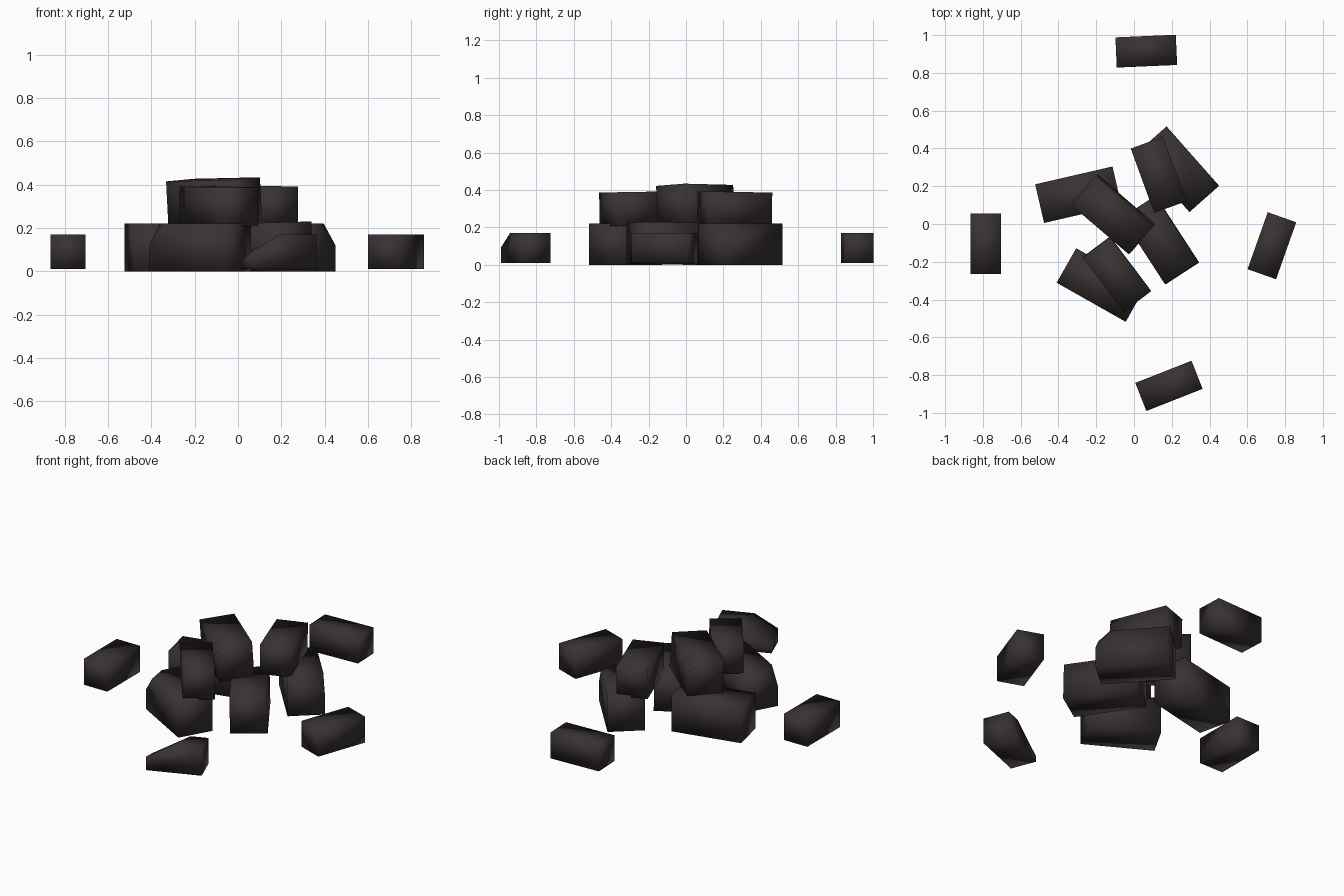
import bpy, bmesh
from math import radians
from mathutils import Matrix, Vector

if "Cube" in bpy.data.objects:
    bpy.data.objects.remove(bpy.data.objects["Cube"])

coal = bpy.data.materials.new("charcoal_brown")
coal.diffuse_color = (0.040, 0.031, 0.031, 1)
coal.use_nodes = True
coal.node_tree.nodes["Principled BSDF"].inputs["Base Color"].default_value = coal.diffuse_color


def lump(name, x, y, z0, z1, length, width, angle, tilt=(0, 0), chip=None):
    """Block turned about z, tilted about world x/y, with an optional chipped corner."""
    bm = bmesh.new()
    bmesh.ops.create_cube(bm, size=1)
    zc = (z0 + z1) / 2
    m = (Matrix.Translation((x, y, zc))
         @ Matrix.Rotation(radians(tilt[0]), 4, 'X') @ Matrix.Rotation(radians(tilt[1]), 4, 'Y')
         @ Matrix.Rotation(radians(angle), 4, 'Z')
         @ Matrix.Diagonal((length, width, z1 - z0, 1)))
    bmesh.ops.transform(bm, matrix=m, verts=bm.verts)
    if chip:  # slice off everything on the outer side of a three-point plane
        a, b, c = (Vector(p) for p in chip)
        n = (b - a).cross(c - a).normalized()
        if n.dot(Vector((x, y, zc)) - a) > 0:
            n = -n
        res = bmesh.ops.bisect_plane(bm, geom=bm.verts[:] + bm.edges[:] + bm.faces[:],
                                     plane_co=a, plane_no=n, clear_outer=True)
        edges = [g for g in res["geom_cut"] if isinstance(g, bmesh.types.BMEdge)]
        bmesh.ops.contextual_create(bm, geom=edges)
    bmesh.ops.recalc_face_normals(bm, faces=bm.faces)
    for f in bm.faces:
        f.smooth = True
    me = bpy.data.meshes.new(name)
    bm.to_mesh(me)
    bm.free()
    me.materials.append(coal)
    bpy.context.collection.objects.link(bpy.data.objects.new(name, me))


# Four scattered outer lumps
lump("outer_lump_back", 0.065, 0.915, 0.01, 0.17, 0.32, 0.16, 2.5)
lump("outer_lump_left", -0.785, -0.105, 0.01, 0.17, 0.32, 0.16, 90)
lump("outer_lump_right", 0.73, -0.115, 0.01, 0.17, 0.32, 0.16, 70.5)
lump("outer_lump_front", 0.185, -0.857, 0.01, 0.17, 0.32, 0.16, 21.5,
     chip=((0.01, -0.84, 0.045), (0.07, -0.99, 0.095), (0.19, -0.945, 0.17)))

# Bottom layer of the heap
lump("base_lump_left", -0.295, 0.155, 0.0, 0.22, 0.42, 0.21, 13)
lump("base_lump_front", -0.175, -0.323, 0.0, 0.22, 0.42, 0.21, -29.5,
     chip=((-0.41, -0.31, 0.12), (-0.34, -0.35, 0.22), (-0.36, -0.23, 0.22)))
lump("base_lump_right", 0.14, -0.085, 0.005, 0.225, 0.42, 0.21, -57, tilt=(0, -1.5))
lump("base_lump_back", 0.233, 0.29, 0.0, 0.22, 0.42, 0.21, -48.5,
     chip=((0.45, 0.2, 0.12), (0.395, 0.26, 0.22), (0.37, 0.13, 0.22)))

# Upper layer
lump("top_lump_back", 0.13, 0.26, 0.21, 0.39, 0.36, 0.18, -70, tilt=(-1, 0))
lump("top_lump_middle", -0.11, 0.05, 0.21, 0.425, 0.40, 0.20, -40.5, tilt=(2, -3))
lump("top_lump_front", -0.09, -0.265, 0.21, 0.39, 0.36, 0.18, -53, tilt=(1, 0))
